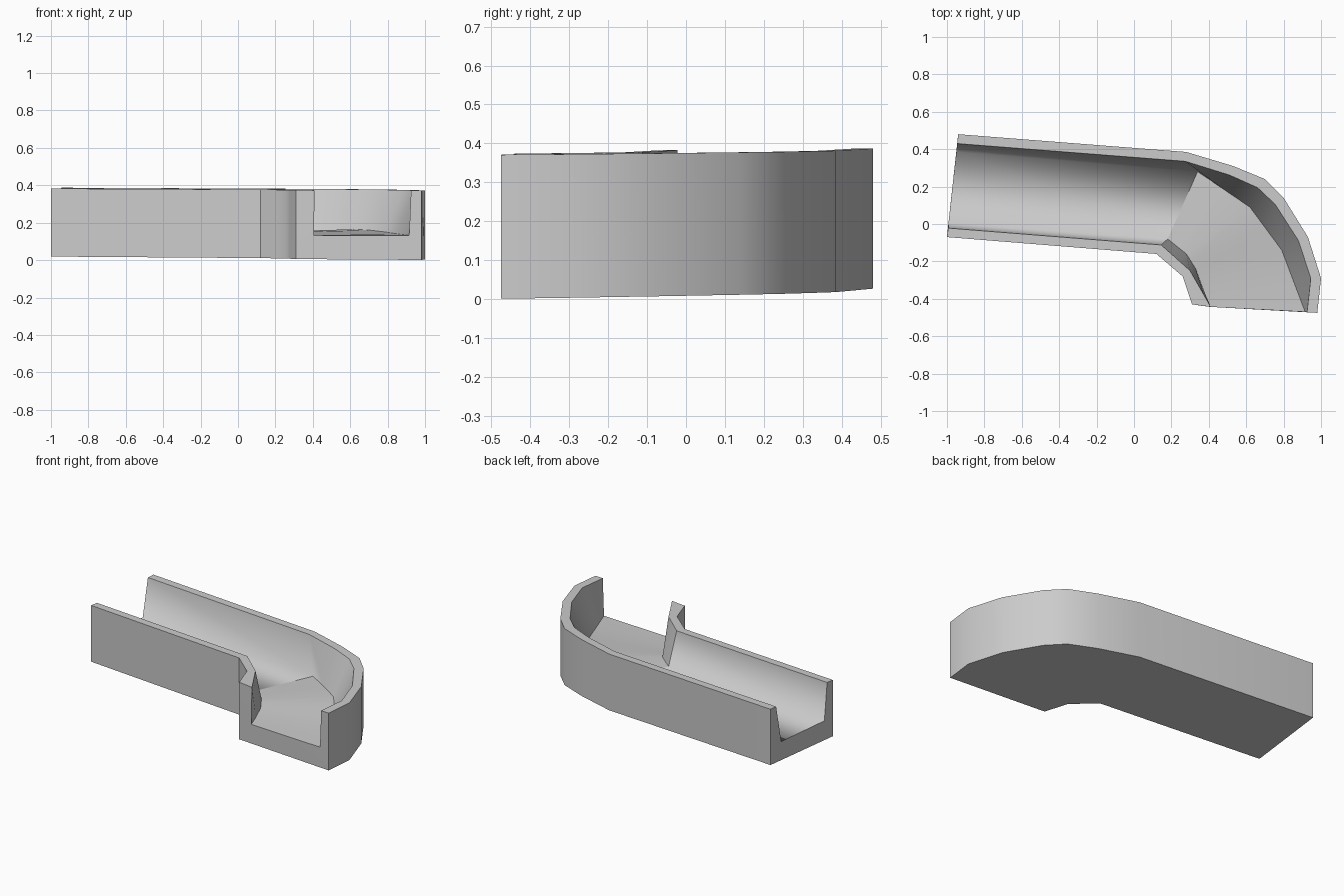
import bpy, bmesh, math
from mathutils import Vector

if "Cube" in bpy.data.objects:
    bpy.data.objects.remove(bpy.data.objects["Cube"])


def spread(points, count=7):
    """Keep the first point, then spread stations evenly over the bend polyline."""
    start, bend = Vector(points[0]), [Vector(p) for p in points[1:]]
    out = [start]
    for i in range(count):
        t = i / (count - 1) * (len(bend) - 1)
        k = min(int(t), len(bend) - 2)
        out.append(bend[k].lerp(bend[k + 1], t - k))
    return out


def base_z(p):
    return max(0.0, 0.014 - 0.006 * p.x + 0.015 * p.y)


def rim_z(p):
    return 0.379 - 0.004 * p.x + 0.009 * p.y


# Plan-view rails: one straight run followed by the bend
outer = spread([(-.94, .48), (.28, .385), (.53, .31), (.70, .24), (.80, .14),
                (.93, -.07), (1.0, -.29), (.98, -.475)])
outer_rim = spread([(-.945, .43), (.275, .335), (.51, .262), (.66, .195), (.755, .105),
                    (.88, -.09), (.945, -.29), (.925, -.472)])
outer_floor = spread([(-.95, .385), (.34, .28), (.62, .09), (.79, -.14), (.915, -.47)])
inner_floor = spread([(-.992, .005), (.18, -.08), (.28, -.16), (.33, -.24), (.405, -.443)])
inner_rim = spread([(-.993, -.022), (.145, -.112), (.30, -.25), (.41, -.443)])
inner = spread([(-1.0, -.07), (.12, -.16), (.26, -.28), (.31, -.43)])
floor_heights = [.145, .15, .16, .165, .16, .15, .14, .132]

# Sweep the U-shaped cross-section through the stations
bm = bmesh.new()
rings = []
for i, fz in enumerate(floor_heights):
    o, i_ = outer[i], inner[i]
    section = [(o, base_z(o)), (o, rim_z(o)), (outer_rim[i], rim_z(outer_rim[i])),
               (outer_floor[i], fz), (inner_floor[i], fz - (.01 if 1 < i < 7 else 0)),
               (inner_rim[i], rim_z(inner_rim[i])), (i_, rim_z(i_)), (i_, base_z(i_))]
    rings.append([bm.verts.new((p.x, p.y, z)) for p, z in section])
for a, b in zip(rings, rings[1:]):
    for k in range(8):
        n = (k + 1) % 8
        bm.faces.new((a[k], a[n], b[n], b[k]))

# Close both open ends with a U made of three quads
for r in (rings[0], rings[-1]):
    for quad in ((0, 1, 2, 3), (0, 3, 4, 7), (7, 4, 5, 6)):
        bm.faces.new([r[k] for k in quad])
bmesh.ops.recalc_face_normals(bm, faces=bm.faces)

# Smooth the gentle bends and the straight trough, keep other edges crisp
for f in bm.faces:
    f.smooth = True
for e in bm.edges:
    e.smooth = e.calc_face_angle(math.pi) < math.radians(32)
for k in (3, 4):
    bm.edges.get((rings[0][k], rings[1][k])).smooth = True
bm.edges.get((rings[1][3], rings[1][4])).smooth = False

mesh = bpy.data.meshes.new("curved_channel")
bm.to_mesh(mesh)
bm.free()
bpy.context.collection.objects.link(bpy.data.objects.new("curved_channel", mesh))
